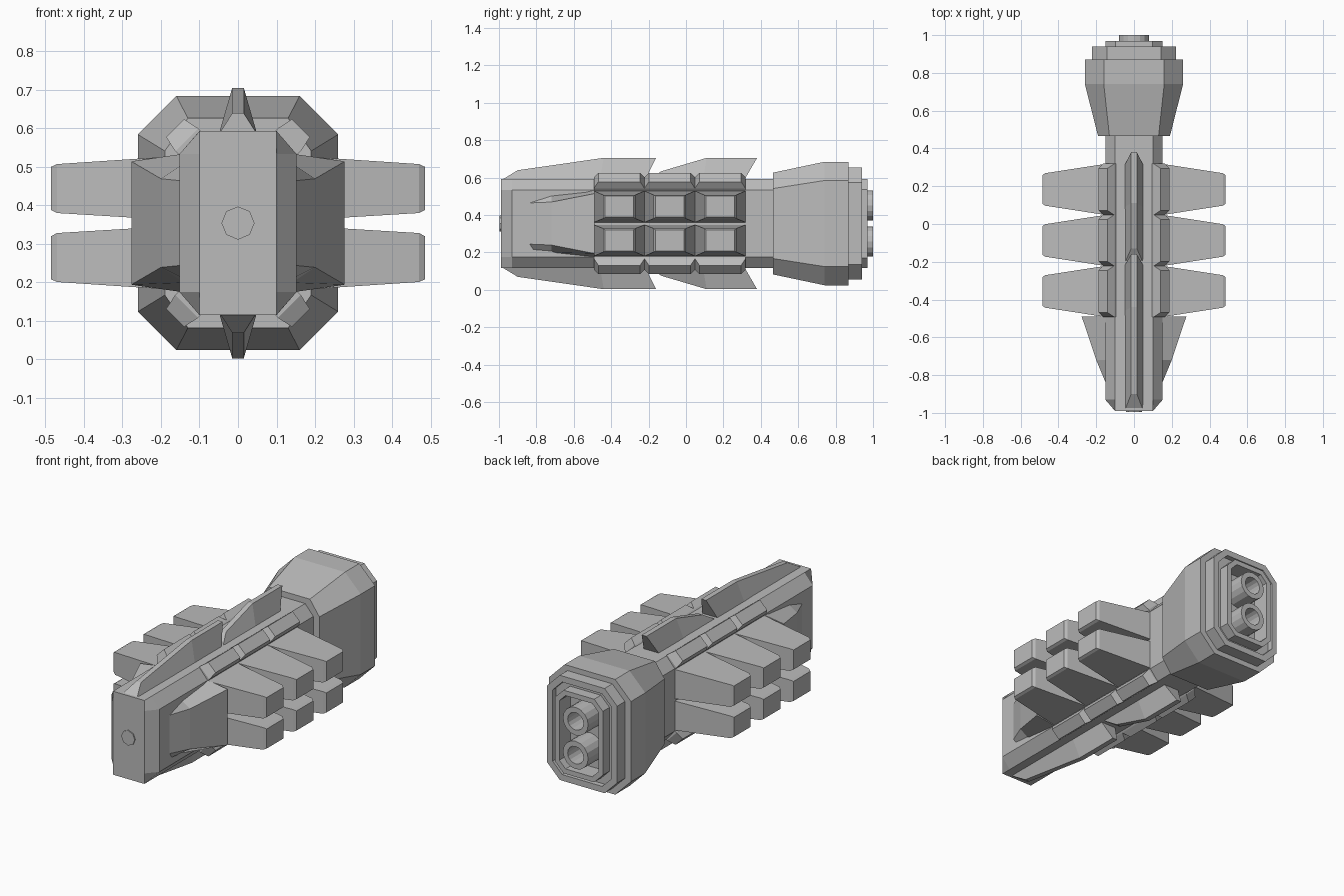
import bpy
import bmesh
import math
from mathutils import Vector

if "Cube" in bpy.data.objects:
    bpy.data.objects.remove(bpy.data.objects["Cube"], do_unlink=True)

MID = 0.354   # height of the ship's axis
PITCH = 0.27  # spacing of the armour segments along the hull

grey = bpy.data.materials.new("hull grey")
grey.use_nodes = True
colour = (0.5, 0.5, 0.5, 1)
grey.diffuse_color = colour
grey.node_tree.nodes["Principled BSDF"].inputs["Base Color"].default_value = colour


def loft(name, rings, closed=False):
    """Skin matching rings of points; cap the ends, or join them in a loop."""
    bm = bmesh.new()
    loops = [[bm.verts.new(p) for p in ring] for ring in rings]
    n = len(loops[0])
    pairs = list(zip(loops, loops[1:]))
    if closed:
        pairs.append((loops[-1], loops[0]))
    else:
        bm.faces.new(loops[0])
        bm.faces.new(loops[-1])
    for a, b in pairs:
        for i in range(n):
            j = (i + 1) % n
            bm.faces.new((a[i], a[j], b[j], b[i]))
    bmesh.ops.recalc_face_normals(bm, faces=bm.faces)
    mesh = bpy.data.meshes.new(name)
    bm.to_mesh(mesh)
    bm.free()
    mesh.materials.append(grey)
    obj = bpy.data.objects.new(name, mesh)
    bpy.context.collection.objects.link(obj)
    return obj


def octagon(y, w, h, cx, cz):
    """Chamfered rectangle across the ship's axis."""
    quarter = [(w, h - cz), (w - cx, h)]
    pts = quarter + [(-x, z) for x, z in reversed(quarter)]
    pts += [(-x, -z) for x, z in pts]
    return [(x, y, MID + z) for x, z in pts]


def circle(y, r, z, n):
    return [(r * math.cos(math.tau * i / n), y, z + r * math.sin(math.tau * i / n))
            for i in range(n)]


# Main hull with pinched nose
loft("hull", [octagon(-0.99, 0.1, 0.239, 0.0005, 0.06),
              octagon(-0.93, 0.152, 0.239, 0.052, 0.06),
              octagon(0.5, 0.152, 0.239, 0.052, 0.06)])
loft("nose_port", [circle(-0.996, 0.043, MID, 8), circle(-0.98, 0.043, MID, 8)])

# Engine housing with stepped rear rims and a recessed back
loft("engine_housing", [octagon(0.465, 0.19, 0.272, 0.06, 0.085),
                        octagon(0.74, 0.26, 0.33, 0.1, 0.1),
                        octagon(0.87, 0.26, 0.33, 0.1, 0.1)])
for name, w, h, c, back, wall in [("outer_rim", 0.222, 0.3, 0.08, 0.94, 0.035),
                                  ("inner_rim", 0.152, 0.238, 0.055, 0.97, 0.028)]:
    inner = (w - wall, h - wall, c - wall * 0.55, c - wall * 0.55)
    loft(name, [octagon(0.85, w, h, c, c), octagon(back, w, h, c, c),
                octagon(back, *inner), octagon(0.85, *inner)], closed=True)
loft("rim_step", [octagon(0.85, 0.19, 0.27, 0.062, 0.062),
                  octagon(0.91, 0.19, 0.27, 0.062, 0.062),
                  octagon(0.91, 0.13, 0.215, 0.045, 0.045),
                  octagon(0.85, 0.13, 0.215, 0.045, 0.045)], closed=True)

# Twin exhaust nozzles
for label, side in [("upper", 1), ("lower", -1)]:
    z = MID + side * 0.097
    loft(label + "_nozzle", [circle(0.85, 0.08, z, 16), circle(1.0, 0.08, z, 16),
                             circle(1.0, 0.05, z, 16), circle(0.85, 0.05, z, 16)],
         closed=True)


# Keel fins: wide foot narrowing to a thin ridge
def fin(name, stations, side):
    rings = []
    for foot_y, ridge_y, ridge_z in stations:
        rings.append([(x, y, MID + side * z) for x, y, z in
                      [(-0.05, foot_y, 0.23), (0.05, foot_y, 0.23),
                       (0.015, ridge_y, ridge_z), (-0.015, ridge_y, ridge_z)]])
    loft(name, rings)


for label, side in [("top", 1), ("bottom", -1)]:
    fin(label + "_front_fin", [(-0.99, -0.9, 0.285), (-0.46, -0.44, 0.351),
                               (-0.22, -0.16, 0.351)], side)
    fin(label + "_rear_fin", [(-0.21, -0.13, 0.28), (0.09, 0.11, 0.351),
                              (0.31, 0.38, 0.351)], side)

# Cheek wings flaring out behind the nose
for label, side in [("left", 1), ("right", -1)]:
    rings = []
    for y, x, tip, root in [(-0.84, 0.15, 0.11, 0.145), (-0.72, 0.2, 0.115, 0.155),
                            (-0.49, 0.277, 0.16, 0.18)]:
        rings.append([(side * px, y, MID + z) for px, z in
                      [(0.14, -root), (x, -tip), (x, tip), (0.14, root)]])
    loft(label + "_cheek_wing", rings)

# Three armour segments: side pods and chamfer blocks
for seg in range(3):
    yc = -0.357 + PITCH * seg
    for xl, sx in [("left", 1), ("right", -1)]:
        for zl, sz in [("upper", 1), ("lower", -1)]:
            tag = f"{xl}_{zl}_{seg + 1}"
            # Pod rings run outward: distance, half length, low and high edges
            rings = []
            for x, hy, lo, hi in [(0.14, 0.137, 0.006, 0.175), (0.47, 0.086, 0.026, 0.153),
                                  (0.485, 0.076, 0.034, 0.146)]:
                rings.append([(sx * x, yc + a * hy, MID + sz * z) for a, z in
                              [(-1, lo), (1, lo), (1, hi), (-1, hi)]])
            loft("side_pod_" + tag, rings)
            # Blocks sit square to the hull chamfer
            out = Vector((sx, 0, sz)).normalized()
            along = Vector((sx, 0, -sz)).normalized()
            base = Vector((sx * 0.126, yc, MID + sz * 0.209))
            rings = []
            for rise, half, hy in [(-0.03, 0.042, 0.136), (0.01, 0.042, 0.136),
                                   (0.053, 0.033, 0.112)]:
                rings.append([base + out * rise + along * (a * half) + Vector((0, b * hy, 0))
                              for a, b in [(-1, -1), (1, -1), (1, 1), (-1, 1)]])
            loft("chamfer_block_" + tag, rings)
